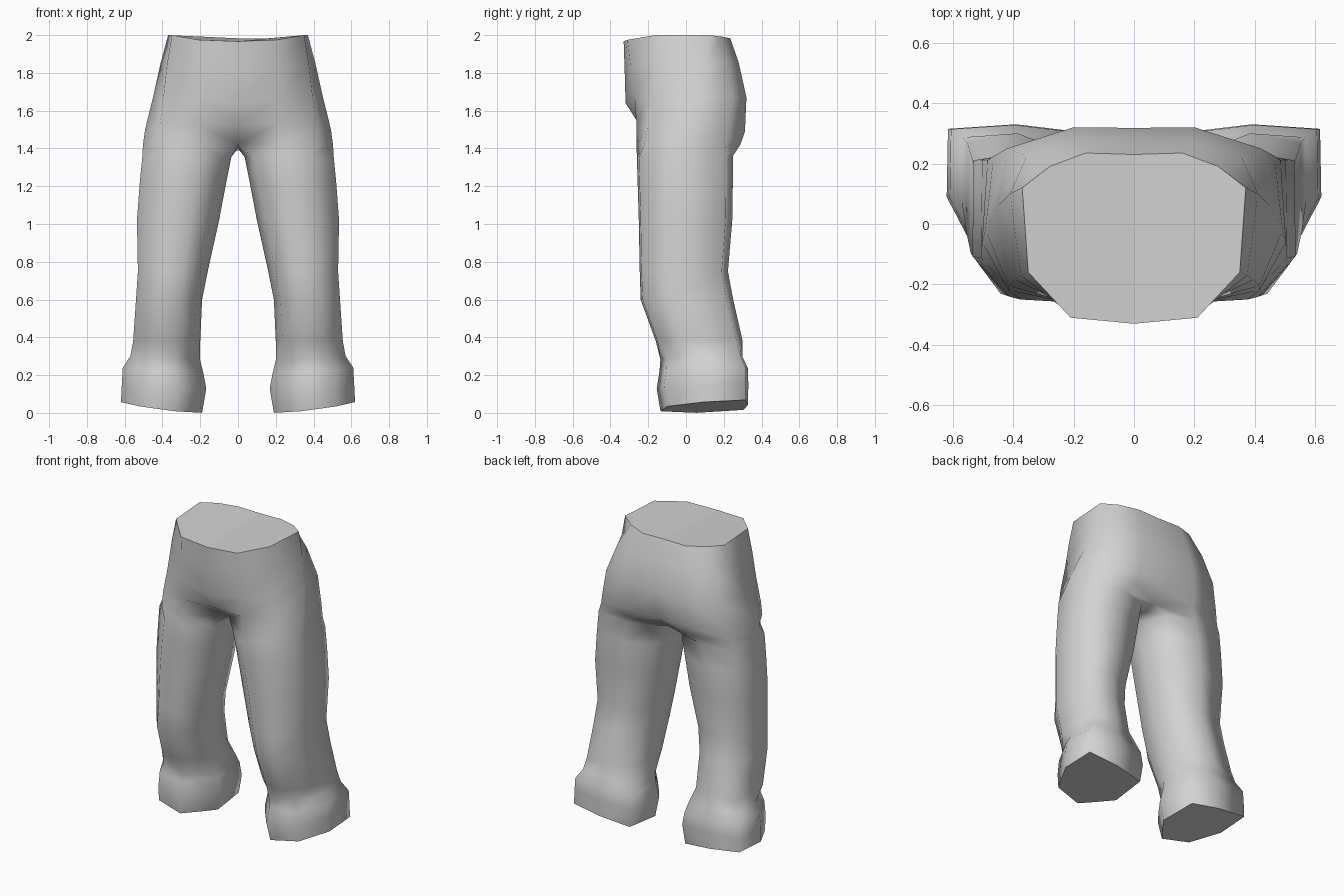
import bpy
import bmesh

cube = bpy.data.objects.get("Cube")
if cube:
    bpy.data.objects.remove(cube, do_unlink=True)

# One plain grey cloth
cloth = bpy.data.materials.new("grey cloth")
cloth.use_nodes = True
GREY = (0.65, 0.65, 0.65, 1)
cloth.diffuse_color = GREY
cloth.node_tree.nodes["Principled BSDF"].inputs["Base Color"].default_value = GREY

# Every ring runs: outer, outer front, front, inner front, inner,
# inner back, back, outer back. Torso rings have no inner point.
TORSO = [
    [(.37, .12, 2.0), (.35, -.16, 2.0), (.21, -.31, 1.975), (0, -.33, 1.967),
     None, (0, .23, 1.983), (.16, .235, 1.983), (.28, .19, 1.992)],
    [(.41, .1, 1.85), (.375, -.17, 1.85), (.215, -.295, 1.84), (0, -.325, 1.82),
     None, (0, .275, 1.85), (.18, .28, 1.85), (.355, .225, 1.85)],
    [(.45, .06, 1.67), (.395, -.185, 1.67), (.21, -.272, 1.66), (0, -.32, 1.64),
     None, (0, .318, 1.67), (.2, .32, 1.67), (.42, .25, 1.67)],
    [(.492, -.02, 1.5), (.415, -.205, 1.51), (.21, -.262, 1.53), (0, -.25, 1.53),
     None, (0, .29, 1.47), (.22, .312, 1.49), (.465, .225, 1.5)],
]
CROTCH = [(.503, -.06, 1.42), (.415, -.22, 1.42), (.21, -.262, 1.42), (0, -.1, 1.42),
          (0, .05, 1.4), (0, .2, 1.39), (.22, .288, 1.42), (.485, .21, 1.42)]

# Unit cross-sections: (inner to outer, front to back)
LEG = [(1, .29), (.72, .02), (.35, 0), (.1, .18),
       (0, .52), (.13, .88), (.52, 1), (.99, .93)]
CUFF = [(1, .49), (.77, .09), (.34, .01), (.16, .22),
        (0, .42), (.04, .95), (.5, 1), (.99, .97)]

# section, z, inner x, outer x, front y, back y, sideways tilt, depth tilt
LEG_RINGS = [
    (LEG, 1.35, .035, .507, -.26, .248, 0, .01),
    (LEG, 1.22, .062, .52, -.256, .248, 0, 0),
    (LEG, 1.02, .10, .535, -.25, .245, 0, 0),
    (LEG, .75, .16, .53, -.245, .222, 0, 0),
    (LEG, .60, .19, .54, -.24, .25, 0, 0),
    (LEG, .38, .20, .555, -.16, .30, 0, 0),
    (CUFF, .275, .20, .57, -.14, .30, .02, .01),
    (CUFF, .215, .185, .61, -.145, .328, .02, .01),
    (CUFF, .12, .168, .615, -.16, .33, .02, .02),
    (CUFF, -.01, .19, .62, -.14, .328, .055, .025),
]


def leg_ring(section, z, xi, xo, yf, yb, side, depth):
    return [(xi + (xo - xi) * s, yf + (yb - yf) * t, z + side * s + depth * t)
            for s, t in section]


# Left half: torso strips, then the leg tube, then flat ends
bm = bmesh.new()
rows = TORSO + [CROTCH] + [leg_ring(*r) for r in LEG_RINGS]
rings = [[bm.verts.new(p) if p else None for p in row] for row in rows]
for upper, lower in zip(rings, rings[1:]):
    for i in range(8):
        j = (i + 1) % 8
        quad = (upper[i], upper[j], lower[j], lower[i])
        if all(quad):
            bm.faces.new(quad).smooth = True
waist = bm.faces.new([v for v in reversed(rings[0]) if v])
hem = bm.faces.new(rings[-1])
for cap in (waist, hem):
    for edge in cap.edges:
        if not all(abs(v.co.x) < 1e-5 for v in edge.verts):
            edge.smooth = False

mesh = bpy.data.meshes.new("trousers")
bm.to_mesh(mesh)
bm.free()
mesh.materials.append(cloth)
trousers = bpy.data.objects.new("trousers", mesh)
bpy.context.collection.objects.link(trousers)

# Right half
mirror = trousers.modifiers.new("right_half", "MIRROR")
mirror.use_clip = True
mirror.merge_threshold = 0.001
